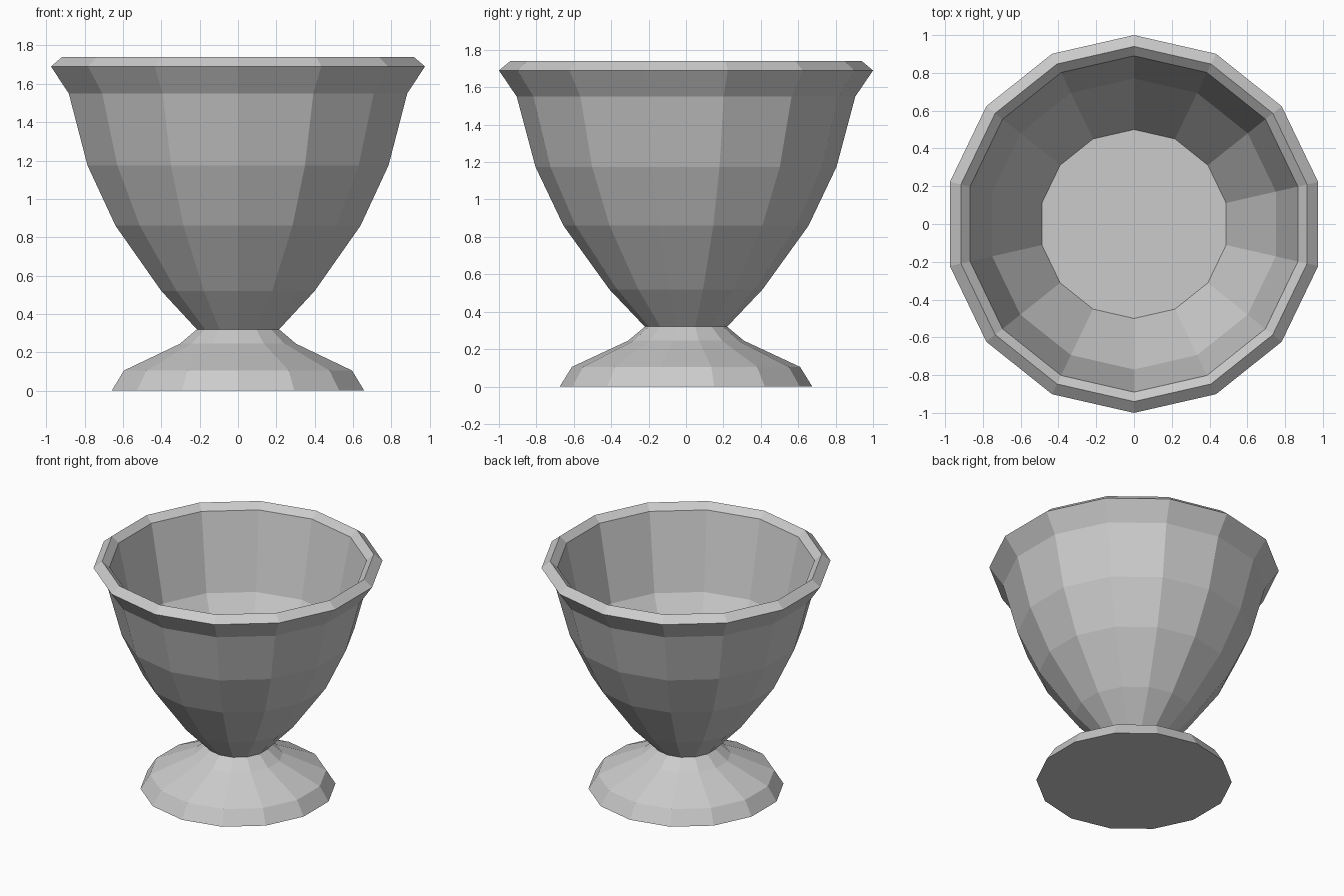
import bpy, bmesh
from math import sin, cos, tau

if "Cube" in bpy.data.objects:
    bpy.data.objects.remove(bpy.data.objects["Cube"])

SIDES = 14


def lathe(name, profile):
    """Revolve a (radius, z) profile into a capped, faceted solid."""
    bm = bmesh.new()
    rings = [[bm.verts.new((r * sin(tau * i / SIDES), r * cos(tau * i / SIDES), z))
              for i in range(SIDES)] for r, z in profile]
    for a, b in zip(rings, rings[1:]):
        for i in range(SIDES):
            j = (i + 1) % SIDES
            bm.faces.new((a[i], a[j], b[j], b[i]))
    bm.faces.new(rings[0])
    bm.faces.new(rings[-1])
    bmesh.ops.recalc_face_normals(bm, faces=bm.faces)
    mesh = bpy.data.meshes.new(name)
    bm.to_mesh(mesh)
    bm.free()
    obj = bpy.data.objects.new(name, mesh)
    bpy.context.collection.objects.link(obj)
    return obj


# Whole cup in one profile: flared foot, bowl, rim, then the hollow inside
lathe("footed_cup", [
    (0.675, 0.0), (0.61, 0.105), (0.31, 0.245), (0.22, 0.32),      # foot
    (0.41, 0.52), (0.655, 0.86), (0.805, 1.175), (0.905, 1.55),    # bowl
    (1.0, 1.69), (0.94, 1.74), (0.89, 1.695),                      # rim
    (0.77, 1.125), (0.50, 0.68),                                   # inside
])
